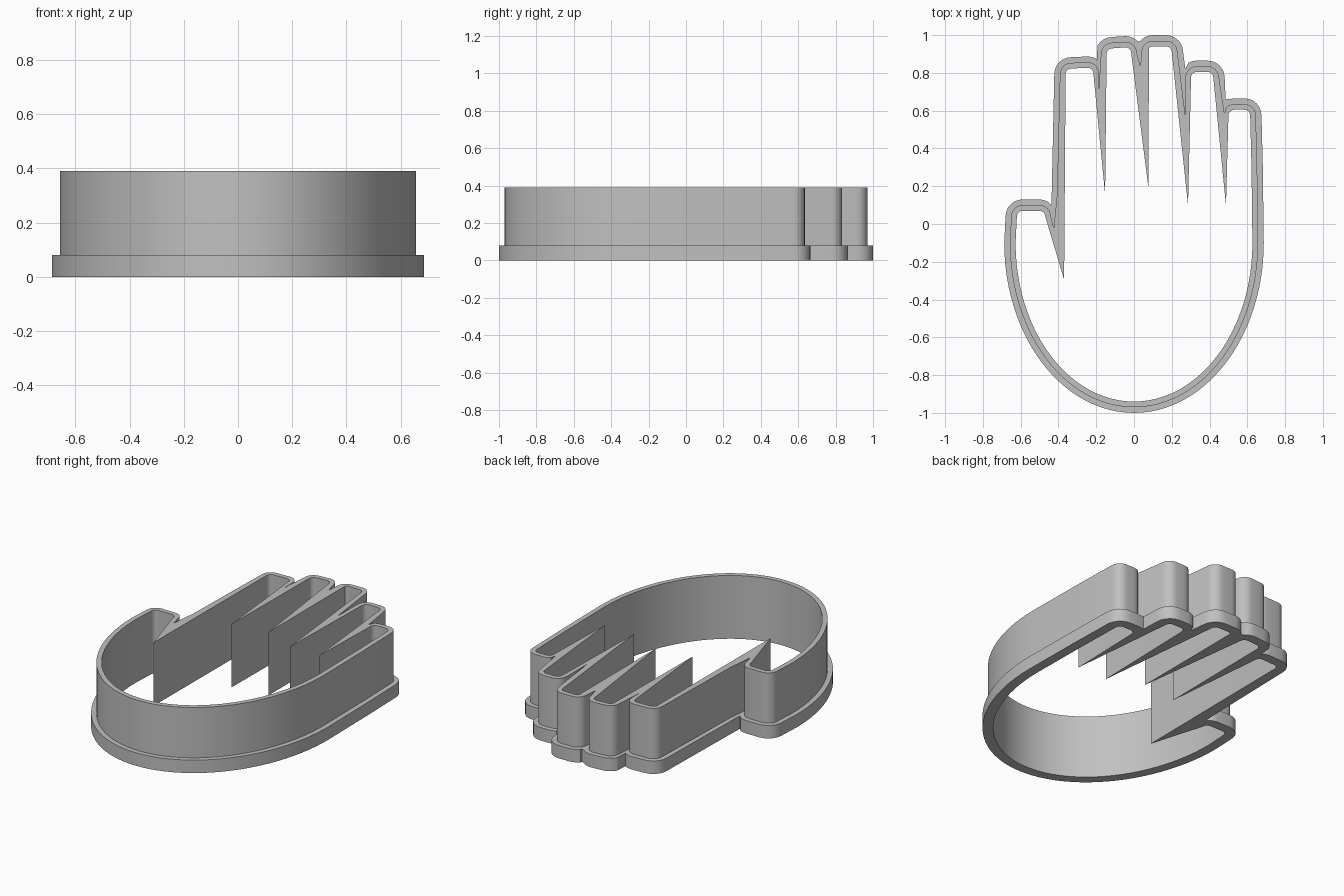
import bpy, bmesh, math

cube = bpy.data.objects.get("Cube")
if cube:
    bpy.data.objects.remove(cube, do_unlink=True)

TOP, STEP = 0.39, 0.08        # wall height, flange height
WALL, FLANGE = 0.03, 0.06     # outward offsets from the inner outline
RADIUS, ARC = 0.03, 6         # inner fingertip corner radius, corner segments

# Fingertip corner centres (left, right), thumb first
FINGERS = [
    ((-0.59, 0.04), (-0.50, 0.04)),
    ((-0.332, 0.793), (-0.245, 0.797)),
    ((-0.115, 0.90), (-0.045, 0.905)),
    ((0.10, 0.91), (0.170, 0.91)),
    ((0.332, 0.775), (0.39, 0.775)),
    ((0.53, 0.575), (0.585, 0.575)),
]

# Slit end between neighbouring fingers, for each of the three outlines
SLITS = {
    0: [(-0.37, -0.295), (-0.153, 0.155), (0.077, 0.188), (0.286, 0.098), (0.487, 0.098)],
    WALL: [(-0.425, -0.02), (-0.187, 0.71), (0.034, 0.835), (0.272, 0.575), (0.479, 0.585)],
    FLANGE: [(-0.437, 0.098), (-0.198, 0.855), (0.034, 0.966), (0.272, 0.82), (0.485, 0.66)],
}


def corner(centre, radius, start, end):
    """Points on a rounded fingertip corner."""
    angles = [math.radians(start + (end - start) * i / ARC) for i in range(ARC + 1)]
    return [(centre[0] + radius * math.cos(a), centre[1] + radius * math.sin(a)) for a in angles]


def trim(points, slit, side):
    """Collapse points that run past a slit end onto it."""
    return [slit if (p[0] - slit[0]) * side > 0 or p[1] < slit[1] else p for p in points]


def outline(offset):
    """Closed hand outline, pushed outward by offset."""
    slits, points = SLITS[offset], []
    for i, (left, right) in enumerate(FINGERS):
        left_arc = corner(left, RADIUS + offset, 180, 90)
        right_arc = corner(right, RADIUS + offset, 90, 0)
        if i == 1:
            left_arc.insert(0, (-0.378 - offset, 0.15))
        if i > 0:
            left_arc = trim(left_arc, slits[i - 1], -1)
        if i < len(slits):
            right_arc = trim(right_arc, slits[i], 1) + [slits[i]]
        points += left_arc + right_arc
    # Outer side of the little finger, then the round palm
    points.append((0.622 + offset, 0.3))
    for i in range(49):
        a = -math.pi * i / 48
        points.append(((0.627 + offset) * math.cos(a), -0.1 + (0.84 + offset) * math.sin(a)))
    return points


# Cross-section of the cutter: outline offset and height
SECTION = [(0, 0), (0, TOP), (WALL, TOP), (WALL, STEP), (FLANGE, STEP), (FLANGE, 0)]

bm = bmesh.new()
rings = [[bm.verts.new((x, y, z)) for x, y in outline(d)] for d, z in SECTION]
count = len(rings[0])
for k, ring in enumerate(rings):
    following = rings[(k + 1) % len(rings)]
    for i in range(count):
        j = (i + 1) % count
        bm.faces.new((ring[i], ring[j], following[j], following[i]))
bmesh.ops.remove_doubles(bm, verts=bm.verts, dist=0.0001)
bmesh.ops.recalc_face_normals(bm, faces=bm.faces)

mesh = bpy.data.meshes.new("hand_cutter")
bm.to_mesh(mesh)
bm.free()
cutter = bpy.data.objects.new("hand_cutter", mesh)
bpy.context.collection.objects.link(cutter)

# Plain grey
grey = bpy.data.materials.new("light_grey")
grey.use_nodes = True
colour = (0.53, 0.53, 0.53, 1)
grey.diffuse_color = colour
grey.node_tree.nodes["Principled BSDF"].inputs["Base Color"].default_value = colour
mesh.materials.append(grey)

# Smooth curves, crisp rims
bpy.ops.object.select_all(action="DESELECT")
cutter.select_set(True)
bpy.context.view_layer.objects.active = cutter
bpy.ops.object.shade_smooth_by_angle(angle=math.radians(30))
